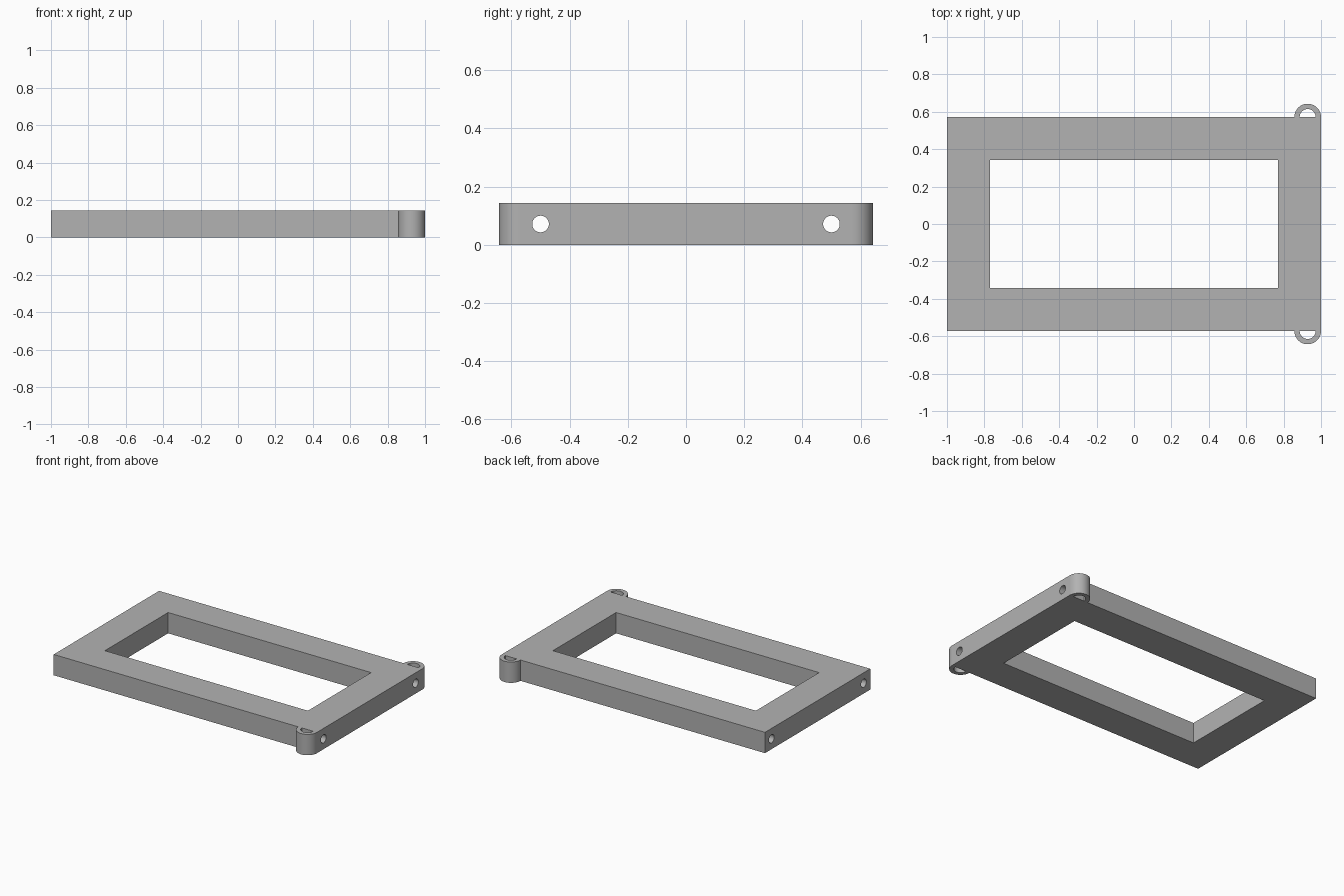
import bpy
import bmesh
import math
from mathutils import Matrix

if "Cube" in bpy.data.objects:
    bpy.data.objects.remove(bpy.data.objects["Cube"], do_unlink=True)

HEIGHT = 1 / 7
HALF_LENGTH, HALF_WIDTH = 1.0, 4 / 7
OPEN_X, OPEN_Y = 0.771, 0.343
LUG_OUTER, LUG_INNER = 0.0714, 0.043
BORE_RADIUS, BORE_Y = 0.0286, 0.5

grey = bpy.data.materials.new("plain grey")
grey.use_nodes = True
colour = (0.448, 0.448, 0.448, 1)
grey.diffuse_color = colour
grey.node_tree.nodes["Principled BSDF"].inputs["Base Color"].default_value = colour


def finish(name, bm):
    bmesh.ops.recalc_face_normals(bm, faces=bm.faces)
    mesh = bpy.data.meshes.new(name)
    bm.to_mesh(mesh)
    bm.free()
    mesh.materials.append(grey)
    obj = bpy.data.objects.new(name, mesh)
    bpy.context.collection.objects.link(obj)
    return obj


def select(obj):
    bpy.ops.object.select_all(action="DESELECT")
    obj.select_set(True)
    bpy.context.view_layer.objects.active = obj


def ring_prism(name, outer, inner, closed):
    """Extrude the band between two matching outlines to the frame height."""
    bm = bmesh.new()
    out = [bm.verts.new((x, y, 0)) for x, y in outer]
    inn = [bm.verts.new((x, y, 0)) for x, y in inner]
    count = len(out)
    for i in range(count if closed else count - 1):
        j = (i + 1) % count
        bm.faces.new((out[i], out[j], inn[j], inn[i]))
    top = bmesh.ops.extrude_face_region(bm, geom=bm.faces[:])["geom"]
    verts = [v for v in top if isinstance(v, bmesh.types.BMVert)]
    bmesh.ops.translate(bm, verts=verts, vec=(0, 0, HEIGHT))
    return finish(name, bm)


def rectangle(x, y):
    return [(-x, -y), (x, -y), (x, y), (-x, y)]


def arc(radius, side, steps=32):
    cx = HALF_LENGTH - LUG_OUTER
    return [(cx + radius * math.cos(math.pi * i / steps),
             side * (HALF_WIDTH + radius * math.sin(math.pi * i / steps)))
            for i in range(steps + 1)]


# Rectangular frame
frame = ring_prism("frame", rectangle(HALF_LENGTH, HALF_WIDTH),
                   rectangle(OPEN_X, OPEN_Y), True)

# Lengthwise bores through both long rails
for side in (-1, 1):
    bm = bmesh.new()
    bmesh.ops.create_cone(bm, cap_ends=True, segments=48, radius1=BORE_RADIUS,
                          radius2=BORE_RADIUS, depth=3 * HALF_LENGTH,
                          matrix=Matrix.Translation((0, side * BORE_Y, HEIGHT / 2))
                          @ Matrix.Rotation(math.pi / 2, 4, "Y"))
    cutter = finish("bore_cutter", bm)
    cutter.hide_render = True
    cut = frame.modifiers.new("bore", "BOOLEAN")
    cut.operation = "DIFFERENCE"
    cut.solver = "EXACT"
    cut.object = cutter
    select(frame)
    bpy.ops.object.modifier_apply(modifier=cut.name)
    bpy.data.objects.remove(cutter, do_unlink=True)

# Half-round loops on the sides
loops = [ring_prism(name, arc(LUG_OUTER, side), arc(LUG_INNER, side), False)
         for name, side in (("right_loop", -1), ("left_loop", 1))]

for obj in [frame] + loops:
    select(obj)
    bpy.ops.object.shade_smooth_by_angle(angle=math.radians(30))
